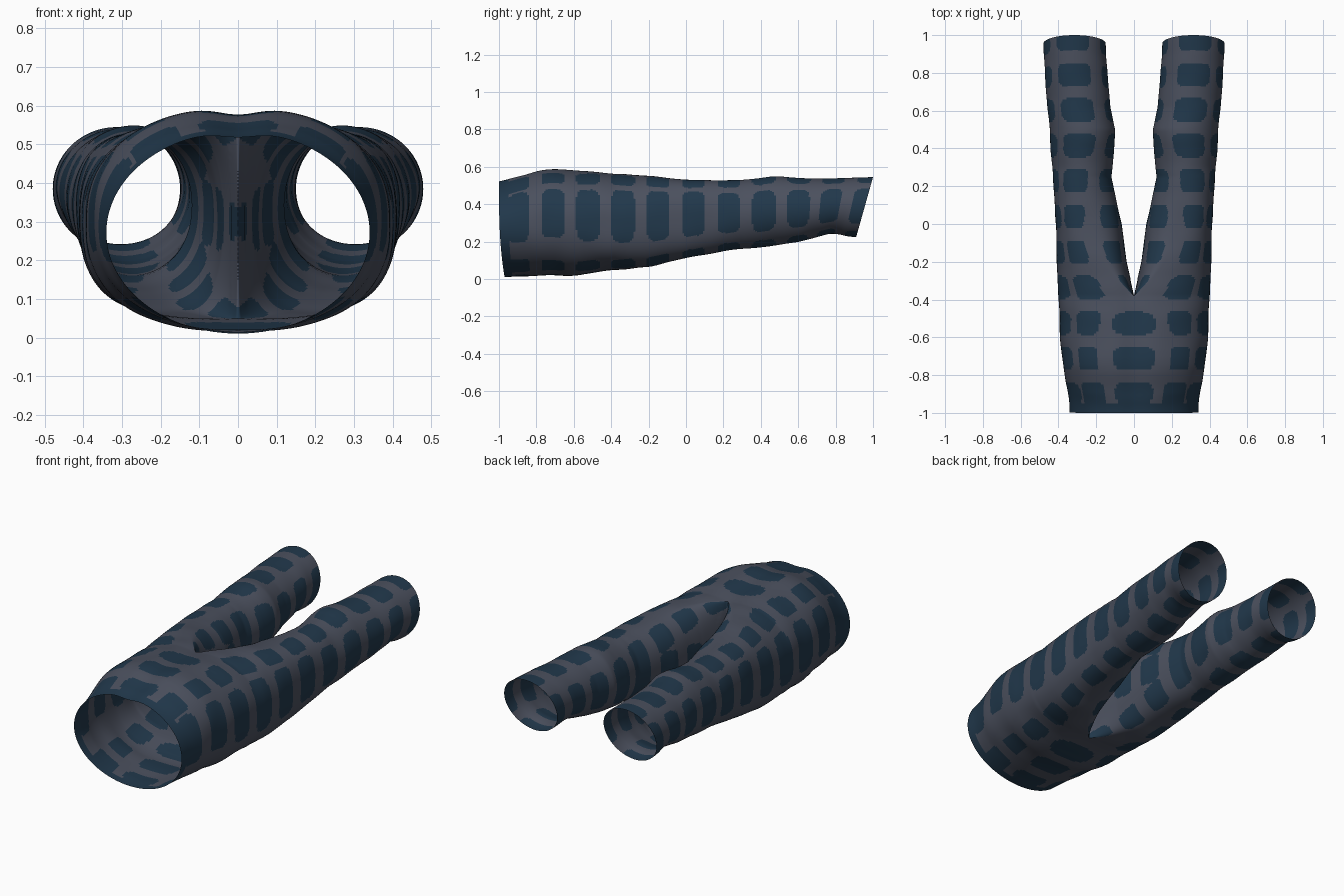
import bpy, bmesh, math
from mathutils import Vector, noise

if "Cube" in bpy.data.objects:
    bpy.data.objects.remove(bpy.data.objects["Cube"], do_unlink=True)


def make_material(name, colour):
    m = bpy.data.materials.new(name)
    m.use_nodes = True
    m.diffuse_color = (*colour, 1)
    bsdf = m.node_tree.nodes["Principled BSDF"]
    bsdf.inputs["Base Color"].default_value = (*colour, 1)
    bsdf.inputs["Roughness"].default_value = 0.9
    return m


grey = make_material("grey fabric", (0.07, 0.08, 0.111))
blue = make_material("blue patches", (0.015, 0.039, 0.07))

# Outlines along the length: (y, value)
OUTER = [(-1, .34), (-.9, .345), (-.8, .37), (-.6, .39), (-.4, .4), (0, .415), (.4, .44), (.8, .47), (1, .48)]
INNER = [(-.38, 0), (-.2, .04), (0, .065), (.25, .12), (.38, .105), (.5, .1), (.62, .125), (.8, .14), (1, .15)]
TOP = [(-1, .53), (-.88, .562), (-.75, .595), (-.5, .582), (-.2, .55), (0, .53), (.3, .527), (.47, .55), (.7, .535), (1, .545)]
BOTTOM = [(-1, .01), (-.7, .022), (-.6, .012), (-.5, .037), (-.2, .065), (0, .11), (.2, .15), (.4, .17), (.6, .2), (.85, .245), (.95, .225)]
# Roundness of the section: 1 is an oval, less is boxier
ROUND_TOP = [(-1, 1), (-.75, .85), (0, .82), (.3, 1)]
ROUND_BOTTOM = [(-1, 1), (-.7, .85), (-.4, .66), (0, .8), (.3, 1)]
# Patch centres and half widths in degrees, from hips to ankles
SIDE_AT = [(-.6, 10), (0, 9), (.4, 2)]
SIDE_HALF = [(-.6, 24), (0, 31), (.4, 36)]
UPPER_AT = [(-.6, 53), (0, 66), (.5, 86)]
UPPER_HALF = [(-.6, 11), (0, 18), (.5, 32)]
MIDDLE_AT = [(-.5, 90), (-.34, 112), (0, 130), (.5, 172)]
MIDDLE_HALF = [(-.5, 13), (-.34, 18), (0, 24), (.5, 28)]
INSIDE_AT = [(0, 180)]
INSIDE_HALF = [(-.4, 3), (-.1, 17), (.5, 28)]

CROTCH, ROWS, SIDES = -0.38, 200, 160


def linear(table, y):
    if y <= table[0][0]:
        return table[0][1]
    for (a, u), (b, v) in zip(table, table[1:]):
        if y <= b:
            return u + (v - u) * (y - a) / (b - a)
    return table[-1][1]


def smooth(table, y):
    return sum(linear(table, y + k * .02) for k in (-2, -1, 0, 1, 2)) / 5


def point(y, angle):
    """Point on the left half: a half oval at the hips, a full oval on the leg."""
    c, s = math.cos(angle), math.sin(angle)
    power = linear(ROUND_TOP if s > 0 else ROUND_BOTTOM, y)
    px = math.copysign(abs(c) ** power, c)
    pz = math.copysign(abs(s) ** power, s)
    t = max(0, min(1, (y - CROTCH) / .42))
    split = t * (2 - t)
    xo = smooth(OUTER, y)
    xi = linear(INNER, y)
    zt, zb = smooth(TOP, y), smooth(BOTTOM, y)
    hips = xi + (xo - xi) * max(px, 0)
    leg = (xo + xi) / 2 + (xo - xi) / 2 * px
    x = hips + (leg - hips) * split
    z = (zt + zb) / 2 + (zt - zb) / 2 * pz
    # Soft dip along the front seam
    if s > 0:
        z -= .015 * (1 - split) * s * math.exp(-(x / .07) ** 2)
    # Slanted ankle opening and waist
    low = (1 - s) / 2
    shift = -.09 * low * max(0, (y - .6) / .4) + .03 * low ** 3 * max(0, (-.8 - y) / .2)
    # Fabric folds
    fold = .004 * noise.noise(Vector((x * 5, y * 9, z * 5))) * min(1, (1 - abs(y)) * 10)
    if x > .02:
        x += fold * c
    return x, y + shift, z + fold * s


def is_patch(y, degrees):
    if y < -.95:
        return True
    row = round((y - .04) / .188)
    dy = abs(y - .04 - row * .188) / .063
    signed = (degrees + 180) % 360 - 180
    wide = 1.15 if y < -.8 else 1
    spots = [(signed, SIDE_AT, SIDE_HALF),
             (abs(signed), UPPER_AT, UPPER_HALF),
             (abs(signed), MIDDLE_AT, MIDDLE_HALF),
             (abs(signed), INSIDE_AT, INSIDE_HALF)]
    return any(dy ** 4 + ((a - linear(at, y)) / (linear(half, y) * wide)) ** 4 < 1
               for a, at, half in spots)


# Left half of the trousers, angles running from the front seam round the outside
bm = bmesh.new()
ys = [-1 + 2 * i / ROWS for i in range(ROWS + 1)]
rings = []
for y in ys:
    ring = []
    for j in range(SIDES):
        angle = math.pi / 2 - 2 * math.pi * j / SIDES
        ring.append(bm.verts.new(point(y, angle)))
    rings.append(ring)

for i in range(ROWS):
    mid = (ys[i] + ys[i + 1]) / 2
    # Above the crotch only the outer half of each ring exists
    count = SIDES if mid > CROTCH else SIDES // 2
    for j in range(count):
        k = (j + 1) % SIDES
        f = bm.faces.new((rings[i][j], rings[i][k], rings[i + 1][k], rings[i + 1][j]))
        f.smooth = True
        f.material_index = int(is_patch(mid, 90 - 360 * (j + .5) / SIDES))

bmesh.ops.delete(bm, geom=[v for v in bm.verts if not v.link_faces], context="VERTS")
bmesh.ops.recalc_face_normals(bm, faces=bm.faces)
# Face outward: the outermost face must point to +x
outer = max(bm.faces, key=lambda f: f.calc_center_median().x)
outer.normal_update()
if outer.normal.x < 0:
    bmesh.ops.reverse_faces(bm, faces=bm.faces)

mesh = bpy.data.meshes.new("trousers")
bm.to_mesh(mesh)
bm.free()
mesh.materials.append(grey)
mesh.materials.append(blue)
trousers = bpy.data.objects.new("trousers", mesh)
bpy.context.collection.objects.link(trousers)

# Right half
mirror = trousers.modifiers.new("right half", "MIRROR")
mirror.use_clip = True
mirror.merge_threshold = 0.0005
